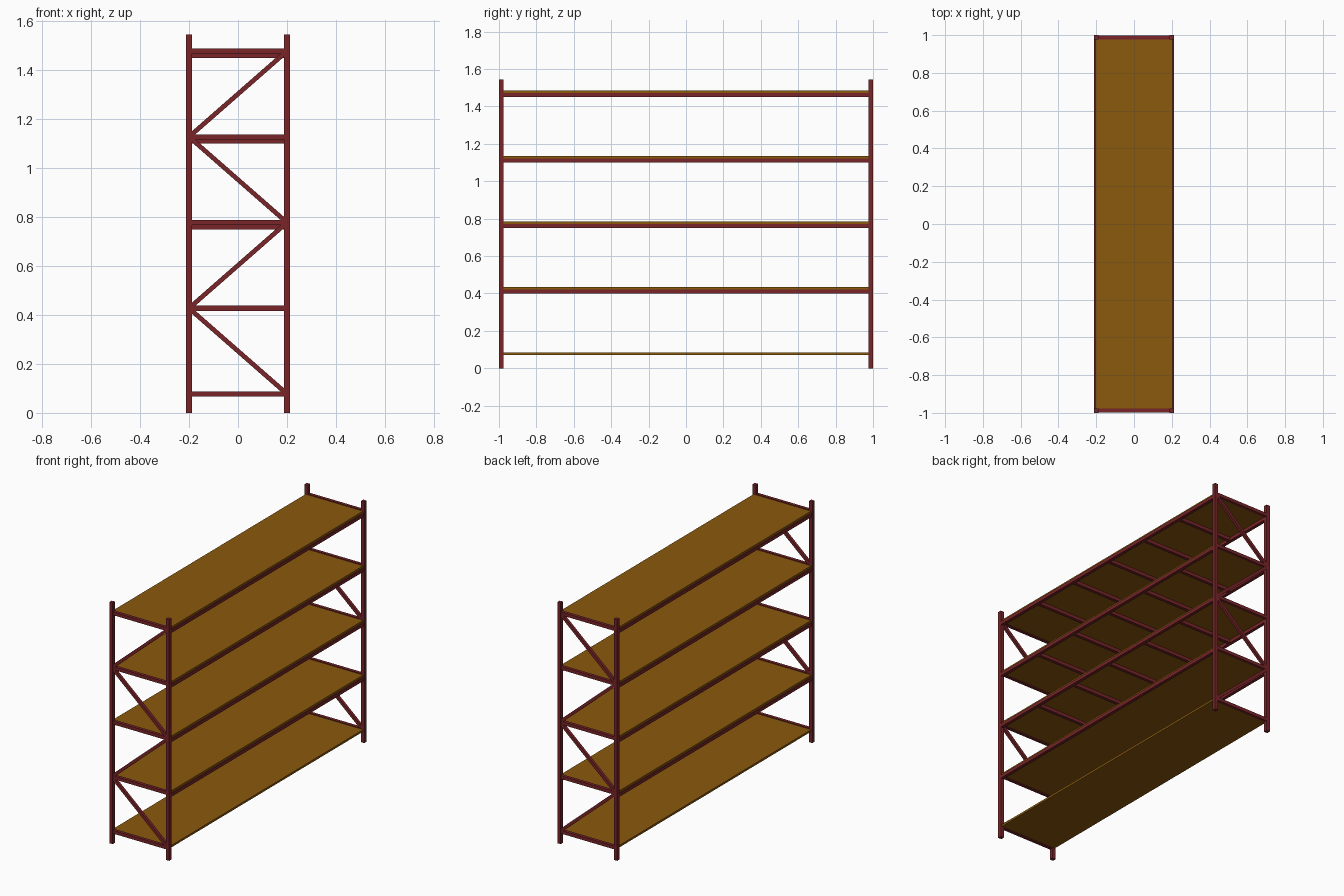
import bpy, bmesh, math
from mathutils import Matrix, Vector

if "Cube" in bpy.data.objects:
    bpy.data.objects.remove(bpy.data.objects["Cube"])


def material(name, rgb):
    m = bpy.data.materials.new(name)
    m.diffuse_color = (*rgb, 1)
    m.use_nodes = True
    m.node_tree.nodes["Principled BSDF"].inputs["Base Color"].default_value = m.diffuse_color
    return m


RED = material("dark red steel", (0.19, 0.018, 0.022))
BROWN = material("brown board", (0.26, 0.10, 0.004))


def box(name, centre, size, mat, tilt=0.0):
    bm = bmesh.new()
    bmesh.ops.create_cube(bm, size=1, matrix=Matrix.Diagonal((*size, 1)))
    me = bpy.data.meshes.new(name)
    bm.to_mesh(me)
    bm.free()
    me.materials.append(mat)
    ob = bpy.data.objects.new(name, me)
    ob.location = centre
    ob.rotation_euler.y = tilt
    bpy.context.collection.objects.link(ob)
    return ob


HEIGHT, POST, BAR = 1.545, 0.024, 0.021
PX, PY = 0.2, 0.988                      # post centres
INNER = PY - POST / 2                    # inner face of the end frames
LEVELS = [0.0775 + 0.35 * i for i in range(5)]
BOARD = 0.013

# End frames: posts, level rails and zigzag braces
for side, y in (("front", -PY), ("back", PY)):
    for hand, x in (("left", -PX), ("right", PX)):
        box(f"{side}_{hand}_post", (x, y, HEIGHT / 2), (POST, POST, HEIGHT), RED)
    for i, z in enumerate(LEVELS):
        box(f"{side}_rail_{i}", (0, y, z), (2 * PX - POST, 0.02, BAR), RED)
    for i in range(4):
        x0 = PX if i % 2 == 0 else -PX
        a, b = Vector((x0, y, LEVELS[i])), Vector((-x0, y, LEVELS[i + 1]))
        d = b - a
        box(f"{side}_brace_{i}", (a + b) / 2, (0.019, 0.018, d.length - 0.02), RED,
            math.atan2(d.x, d.z))

# Shelf boards, with long beams beneath all but the lowest
for i, z in enumerate(LEVELS):
    box(f"shelf_board_{i}", (0, 0, z), (0.408, 2 * INNER, BOARD), BROWN)
    if i == 0:
        continue
    under = z - BOARD / 2 - BAR / 2
    for hand, x in (("left", -PX), ("right", PX)):
        box(f"{hand}_beam_{i}", (x, 0, under), (BAR, 2 * INNER, BAR), RED)
    # Cross supports under the upper three shelves
    if i >= 2:
        for k in range(1, 6):
            y = -INNER + k * 2 * INNER / 6
            box(f"cross_support_{i}_{k}", (0, y, under), (2 * PX - BAR, BAR, BAR), RED)
